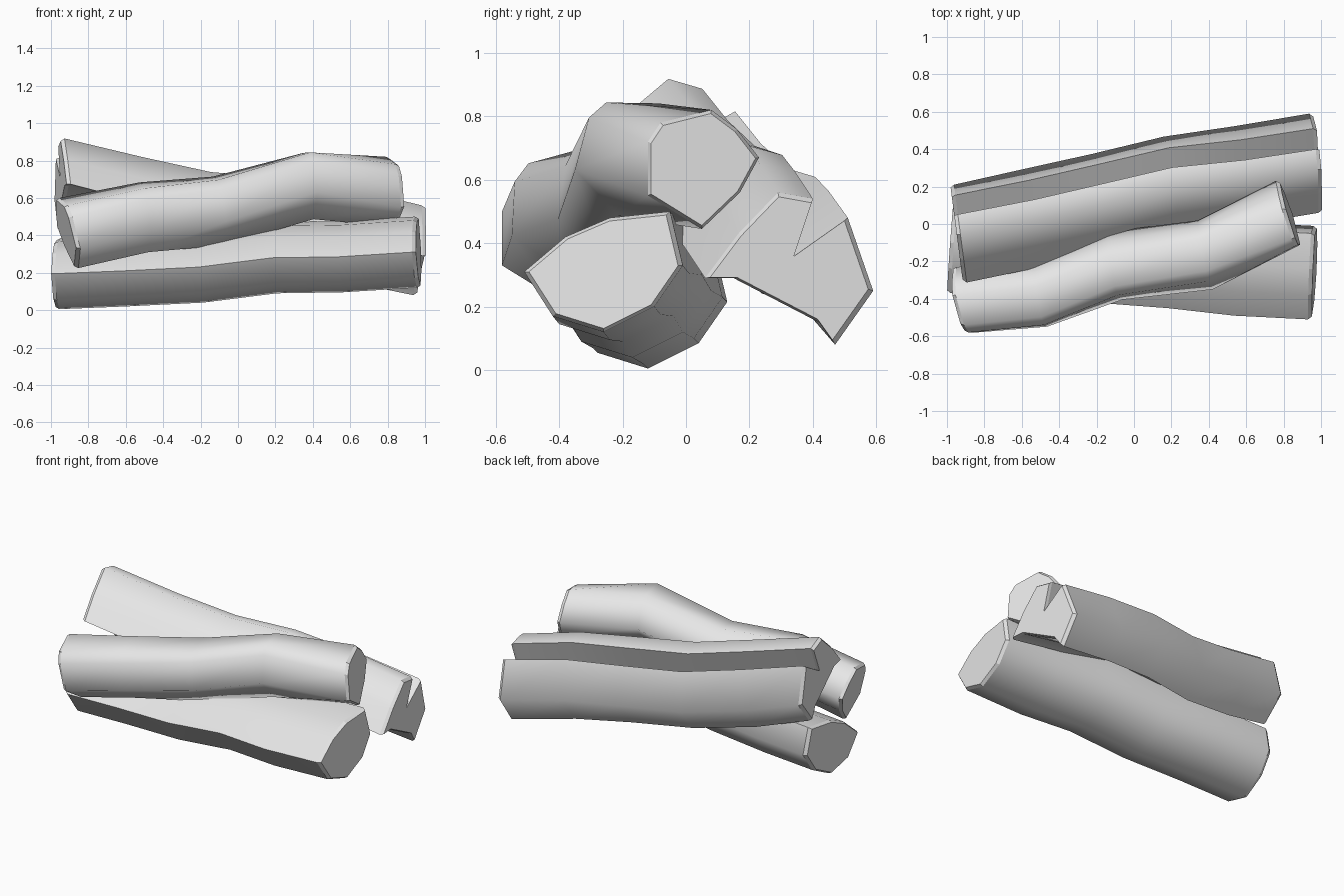
import bpy, bmesh, math

if "Cube" in bpy.data.objects:
    bpy.data.objects.remove(bpy.data.objects["Cube"])

wood = bpy.data.materials.new("plain grey")
wood.diffuse_color = (0.8, 0.8, 0.8, 1)
wood.use_nodes = True
wood.node_tree.nodes["Principled BSDF"].inputs["Base Color"].default_value = wood.diffuse_color


def log(name, profile, path, start_lean, end_lean):
    """Sweep a (y, z) profile along (x, y, z, twist) stations, chamfered ends.
    The leans are the slopes of the end cuts in y and z."""
    bm = bmesh.new()
    last = len(path) - 1

    def ring(i, scale=1.0, shift=0.0):
        x, y, z, twist = path[i]
        c, s = math.cos(math.radians(twist)), math.sin(math.radians(twist))
        if i == 0:
            sy, sz = start_lean
        elif i == last:
            sy, sz = end_lean
        else:
            a, b = path[i - 1], path[i + 1]
            sy, sz = [0.7 * (b[k] - a[k]) / (b[0] - a[0]) for k in (1, 2)]
        out = []
        for py, pz in profile:
            dy, dz = scale * (py * c - pz * s), scale * (py * s + pz * c)
            out.append(bm.verts.new((x + shift - sy * dy - sz * dz, y + dy, z + dz)))
        return out

    rings = [ring(0, 0.94, -0.02)]
    rings += [ring(i) for i in range(last + 1)]
    rings += [ring(last, 0.94, 0.02)]
    n = len(profile)
    for j, (r, s) in enumerate(zip(rings, rings[1:])):
        for k in range(n):
            m = (k + 1) % n
            f = bm.faces.new((r[k], r[m], s[m], s[k]))
            f.smooth = 0 < j < len(rings) - 2
    bm.faces.new(rings[0])
    bm.faces.new(rings[-1])
    bmesh.ops.recalc_face_normals(bm, faces=bm.faces)
    # bark is smooth, cut ends and hard ridges stay crisp
    for e in bm.edges:
        flat = any(not f.smooth for f in e.link_faces)
        e.smooth = not flat and e.calc_face_angle() < math.radians(75)
    me = bpy.data.meshes.new(name)
    bm.to_mesh(me)
    bm.free()
    me.materials.append(wood)
    ob = bpy.data.objects.new(name, me)
    bpy.context.collection.objects.link(ob)
    return ob


# bottom log, wide and nearly straight
log("bottom_log",
    [(-.25, 0), (-.12, .11), (.02, .17), (.21, .19), (.25, .02),
     (.16, -.11), (0, -.19), (-.16, -.14)],
    [(-.96, -.12, .195, 0), (-.6, -.135, .21, 0), (-.2, -.17, .23, 0),
     (.2, -.20, .28, 0), (.55, -.24, .285, 0), (.945, -.26, .31, 0)],
    (-.08, .03), (-.06, .06))

# crooked log leaning over the front
log("front_log",
    [(-.17, .09), (-.13, .15), (.03, .19), (.11, .13), (.18, .04),
     (.12, -.07), (0, -.185), (-.17, -.08)],
    [(-.90, -.41, .41, 0), (-.5, -.375, .495, -3), (-.1, -.225, .53, -8),
     (.38, -.165, .665, -15), (.815, .05, .63, 0)],
    (.22, .25), (.3, .08))

# rear log with a split running along its top
log("split_rear_log",
    [(-.27, -.04), (-.165, .10), (-.04, .23), (.07, .21), (.01, .03),
     (.18, .15), (.26, -.08), (.14, -.25), (.09, -.18), (-.18, -.04)],
    [(-.93, -.04, .685, -6), (-.55, .04, .585, -6), (-.17, .125, .505, -6),
     (.2, .215, .475, -5), (.57, .265, .42, -2), (.965, .33, .33, 0)],
    (.13, 0), (.09, -.06))
